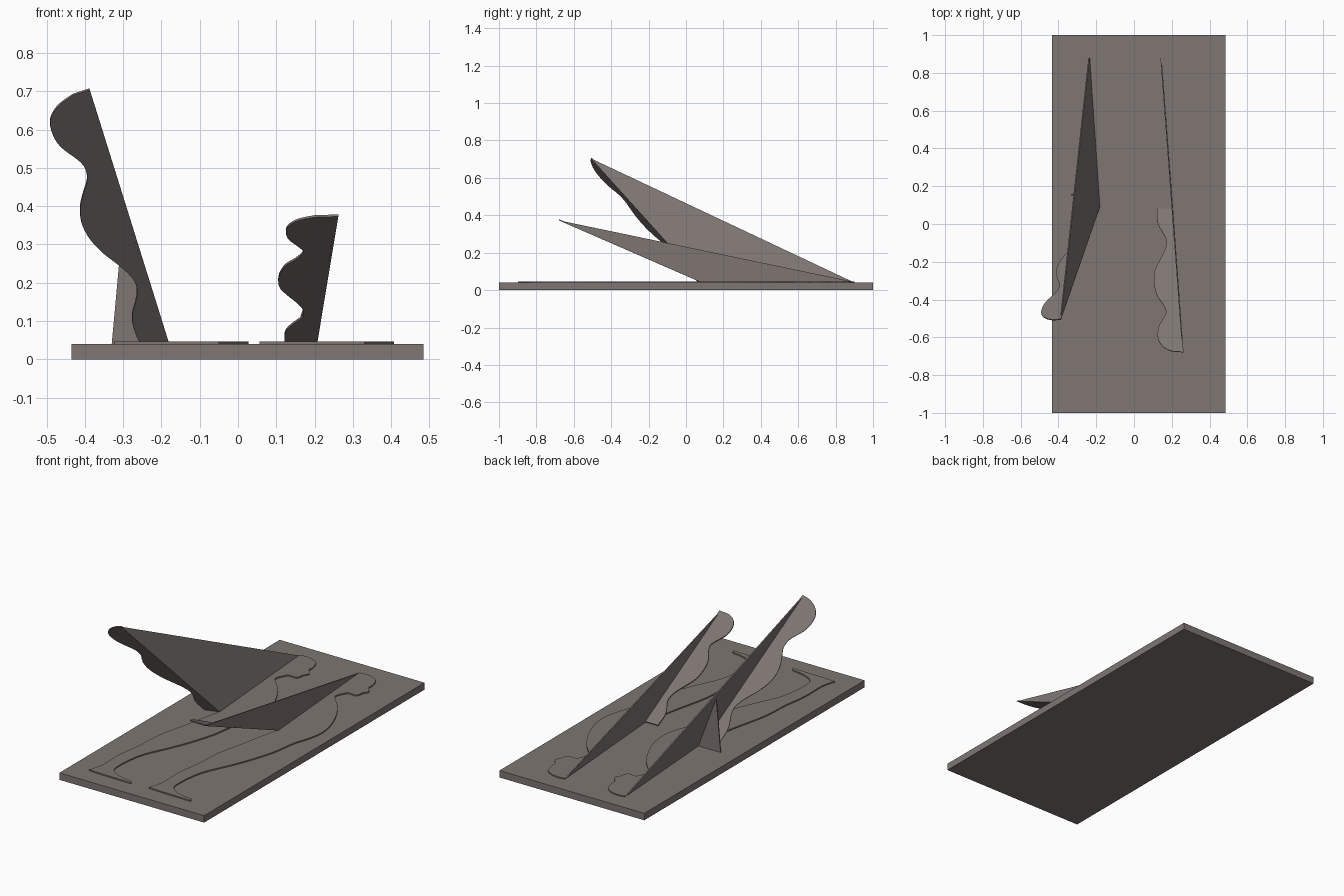
import bpy, bmesh
from mathutils import Vector

if "Cube" in bpy.data.objects:
    bpy.data.objects.remove(bpy.data.objects["Cube"])

mat = bpy.data.materials.new("warm grey")
mat.diffuse_color = (0.21, 0.18, 0.17, 1)
mat.use_nodes = True
mat.node_tree.nodes["Principled BSDF"].inputs["Base Color"].default_value = mat.diffuse_color


def plate(name, pts, offset):
    """Flat outline in 3D thickened by an offset vector."""
    bm = bmesh.new()
    face = bm.faces.new([bm.verts.new(p) for p in pts])
    ext = bmesh.ops.extrude_face_region(bm, geom=[face])
    verts = [g for g in ext["geom"] if isinstance(g, bmesh.types.BMVert)]
    bmesh.ops.translate(bm, vec=offset, verts=verts)
    bmesh.ops.recalc_face_normals(bm, faces=bm.faces)
    me = bpy.data.meshes.new(name)
    bm.to_mesh(me)
    bm.free()
    ob = bpy.data.objects.new(name, me)
    bpy.context.collection.objects.link(ob)
    me.materials.append(mat)
    return ob


def smooth(pts, n=3):
    """Open Catmull-Rom curve through 2D points."""
    p = [Vector(q) for q in pts]
    p = [p[0]] + p + [p[-1]]
    out = []
    for i in range(1, len(p) - 2):
        a, b, c, d = p[i - 1:i + 3]
        for k in range(n):
            t = k / n
            out.append(0.5 * (2 * b + (c - a) * t + (2 * a - 5 * b + 4 * c - d) * t * t
                              + (3 * b - a - 3 * c + d) * t ** 3))
    return out + [p[-1]]


# Base board
plate("base_board", [(-.435, -1, 0), (.485, -1, 0), (.485, 1, 0), (-.435, 1, 0)], (0, 0, .04))

# Flat side-on figures: front contour, foot, back of the leg
contour = [(.145, .895), (.18, .9), (.225, .893), (.27, .865), (.29, .805), (.29, .775),
           (.318, .735), (.303, .705), (.29, .66), (.24, .66), (.225, .64), (.207, .59),
           (.24, .545), (.29, .49), (.345, .4), (.39, .29), (.408, .185), (.395, .09),
           (.362, -.015), (.34, -.16), (.29, -.32), (.24, -.44), (.185, -.56), (.162, -.66),
           (.155, -.78), (.175, -.83), (.23, -.862), (.32, -.88)]
heel = [(.33, -.898), (.08, -.892), (.065, -.872), (.08, -.80), (.08, -.64),
        (.10, -.5), (.11, -.34), (.15, -.16), (.175, -.04), (.205, .09)]
outline = smooth(contour) + smooth(heel)
for name, dx in (("left_figure", -.38), ("right_figure", 0)):
    plate(name, [(p.x + dx, p.y, .038) for p in outline], (0, 0, .009))


def raised_flap(name, apex, top, base, wave, slant, t=.006):
    """Triangular sail plus a wavy-edged sheet sharing its lower edge."""
    apex, top, base = Vector(apex), Vector(top), Vector(base)
    n = (top - apex).cross(base - apex).normalized()
    plate(name + "_sail", [apex, top, base], -n * t)
    pts = [top]
    for q in smooth(wave):
        edge = base.lerp(top, (q.y - base.z) / (top.z - base.z))
        pts.append(Vector((q.x, edge.y + slant * (q.x - edge.x), q.y)))
    pts.append(base)
    n = (base - top).cross(pts[len(pts) // 2] - top).normalized()
    plate(name + "_wavy_sheet", pts, n * t * (1 if n.z > 0 else -1))


# Tall left flap
raised_flap("left_flap", (-.235, .89, .045), (-.387, -.508, .704), (-.18, .09, .042),
            [(-.43, .69), (-.465, .665), (-.485, .638), (-.49, .612), (-.48, .578), (-.458, .55),
             (-.42, .522), (-.40, .50), (-.393, .47), (-.403, .435), (-.411, .40), (-.41, .365),
             (-.40, .335), (-.38, .305), (-.35, .275), (-.32, .252), (-.29, .227), (-.27, .203),
             (-.263, .178), (-.267, .15), (-.275, .12), (-.274, .09), (-.265, .06), (-.255, .042)],
            .33)

# Low right flap
raised_flap("right_flap", (.145, .893, .045), (.262, -.68, .373), (.207, .08, .042),
            [(.20, .371), (.16, .363), (.135, .35), (.125, .335), (.13, .315), (.15, .299),
             (.168, .285), (.168, .275), (.15, .26), (.125, .245), (.11, .225), (.105, .205),
             (.11, .185), (.13, .166), (.155, .146), (.17, .128), (.168, .11), (.15, .096),
             (.13, .08), (.122, .065), (.121, .042)], 0)

# Triangular strut under the tall flap
plate("strut", [(-.33, .152, .038), (-.302, .152, .345), (-.188, .152, .038)], (0, .006, 0))
